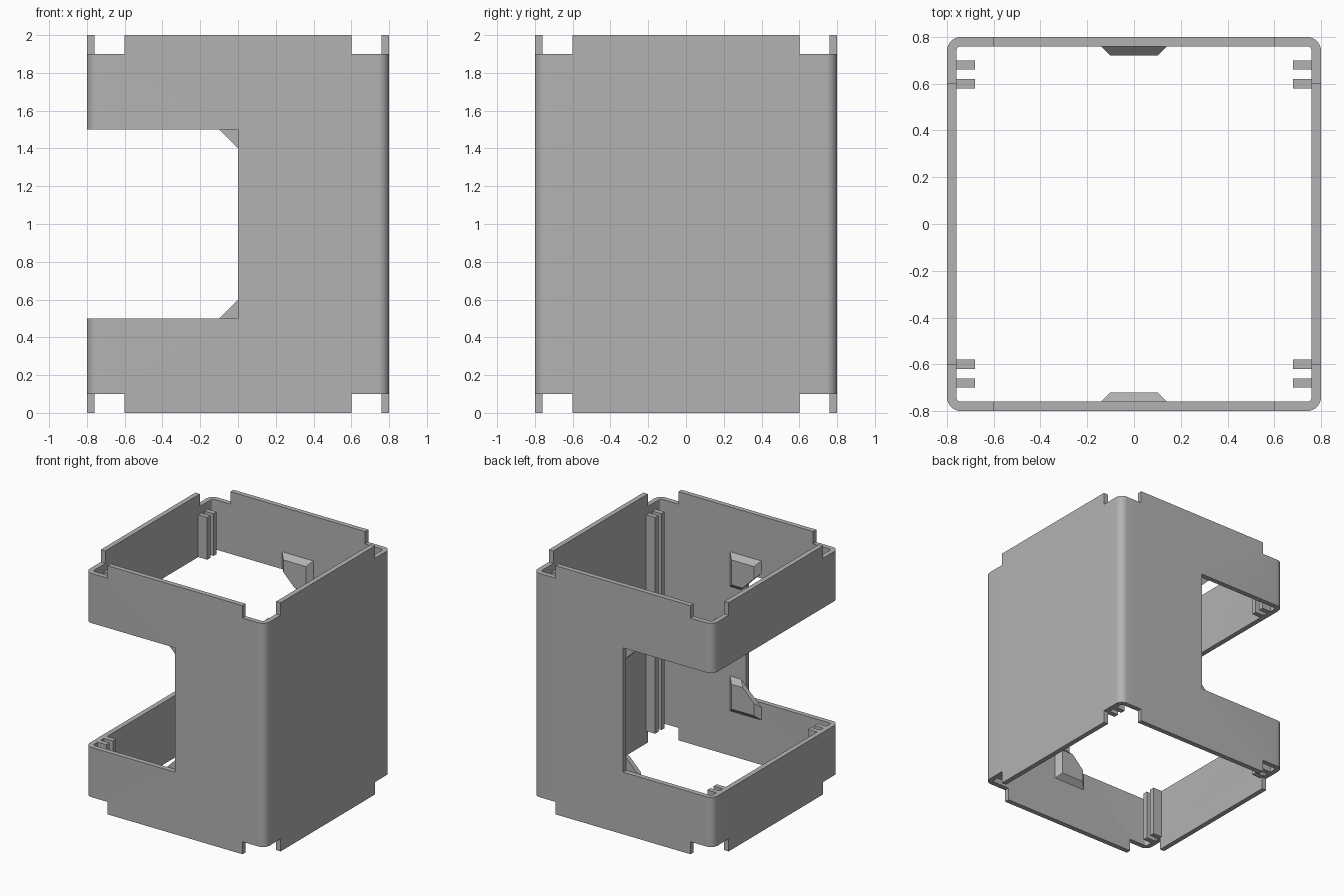
import bpy, bmesh, math

old = bpy.data.objects.get("Cube")
if old:
    bpy.data.objects.remove(old, do_unlink=True)

HALF, INNER, HEIGHT = 0.8, 0.76, 2.0
TAB, LIP = 0.6, 0.1              # tab half width, tab height
CUT_LOW, CUT_HIGH = 0.5, 1.5     # side opening

grey = bpy.data.materials.new("light_grey")
grey.use_nodes = True
grey.diffuse_color = (0.45, 0.45, 0.45, 1)
grey.node_tree.nodes["Principled BSDF"].inputs["Base Color"].default_value = grey.diffuse_color


def finish(name, bm):
    bmesh.ops.recalc_face_normals(bm, faces=bm.faces)
    mesh = bpy.data.meshes.new(name)
    bm.to_mesh(mesh)
    bm.free()
    mesh.materials.append(grey)
    obj = bpy.data.objects.new(name, mesh)
    bpy.context.collection.objects.link(obj)
    return obj


def loft(bm, lower, upper):
    """Closed solid between two matching outlines."""
    a = [bm.verts.new(p) for p in lower]
    b = [bm.verts.new(p) for p in upper]
    bm.faces.new(a)
    bm.faces.new(b)
    for i in range(len(a)):
        j = (i + 1) % len(a)
        bm.faces.new((a[i], a[j], b[j], b[i]))


def box(bm, xs, ys, zs):
    ring = [(xs[0], ys[0]), (xs[1], ys[0]), (xs[1], ys[1]), (xs[0], ys[1])]
    loft(bm, [(x, y, zs[0]) for x, y in ring], [(x, y, zs[1]) for x, y in ring])


def rounded_square(half, radius, steps=8):
    points = []
    for corner in range(4):
        mid = math.pi / 4 + corner * math.pi / 2
        cx = math.copysign(half - radius, math.cos(mid))
        cy = math.copysign(half - radius, math.sin(mid))
        for k in range(steps + 1):
            a = (corner + k / steps) * math.pi / 2
            points.append((cx + radius * math.cos(a), cy + radius * math.sin(a)))
    return points


# Rounded square tube
bm = bmesh.new()
rings = []
for half, radius in ((HALF, 0.06), (INNER, 0.02)):
    for z in (0, HEIGHT):
        rings.append([bm.verts.new((x, y, z)) for x, y in rounded_square(half, radius)])
out_low, out_high, in_low, in_high = rings
n = len(out_low)
for a, b in ((out_low, out_high), (out_high, in_high), (in_high, in_low), (in_low, out_low)):
    for i in range(n):
        j = (i + 1) % n
        bm.faces.new((a[i], a[j], b[j], b[i]))
shell = finish("shell", bm)

# Cutter: side opening and corner notches at both ends
bm = bmesh.new()
box(bm, (-1, 0), (-1, 1), (CUT_LOW, CUT_HIGH))
for sx in (-1, 1):
    for sy in (-1, 1):
        for zs in ((-1, LIP), (HEIGHT - LIP, HEIGHT + 1)):
            box(bm, sorted((sx * TAB, sx)), sorted((sy * TAB, sy)), zs)
cutter = finish("shell_cutter", bm)
cutter.hide_render = True

cut = shell.modifiers.new("cut", "BOOLEAN")
cut.operation, cut.solver, cut.object = "DIFFERENCE", "EXACT", cutter
bpy.context.view_layer.objects.active = shell
shell.select_set(True)
bpy.ops.object.modifier_apply(modifier=cut.name)
bpy.data.objects.remove(cutter, do_unlink=True)
bpy.ops.object.shade_smooth_by_angle(angle=math.radians(30))

# Paired guide ribs on the side walls
for sx, side in ((-1, "right"), (1, "left")):
    for sy, end in ((-1, "front"), (1, "back")):
        bm = bmesh.new()
        spans = [(LIP, 1.84)] if sx > 0 else [(LIP, CUT_LOW), (CUT_HIGH, 1.84)]
        for y in (0.6, 0.68):
            for zs in spans:
                box(bm, sorted((sx * 0.68, sx * INNER)),
                    sorted((sy * (y - 0.02), sy * (y + 0.02))), zs)
        finish(f"{end}_{side}_guide_ribs", bm)


# Tapered gussets bridging the corners of the opening
def gusset_outline(r, y, z, up):
    ring = [(-r, -r), (r, -r), (r, r), (r - 0.1, r), (-r, 0.1 - r)]
    return [(x, y, z + up * h) for x, h in ring]


for sy, end in ((-1, "front"), (1, "back")):
    for z, up, level in ((CUT_LOW, 1, "lower"), (CUT_HIGH, -1, "upper")):
        bm = bmesh.new()
        loft(bm, gusset_outline(0.14, sy * INNER, z, up), gusset_outline(0.1, sy * 0.72, z, up))
        finish(f"{end}_{level}_gusset", bm)
